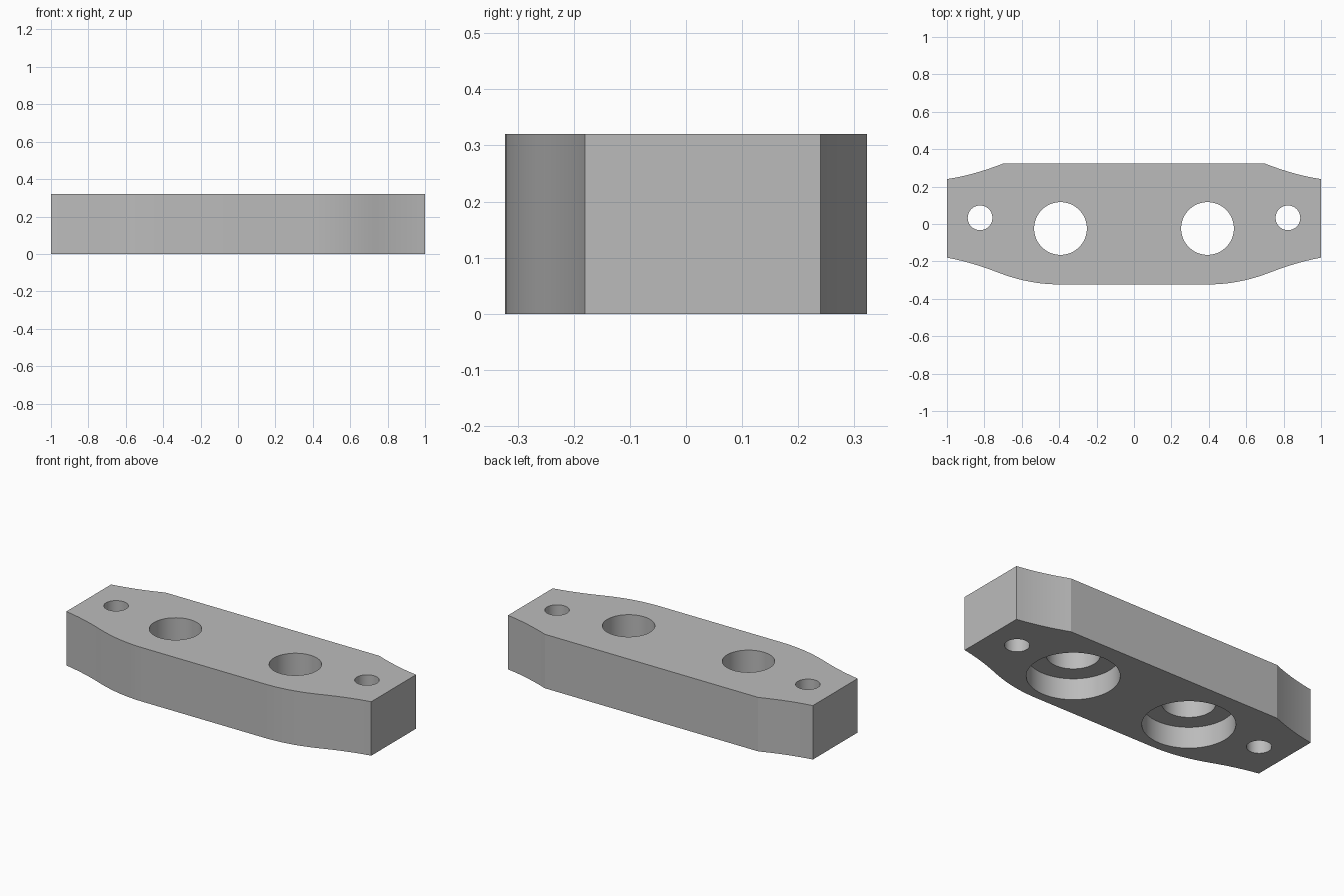
import bpy
import bmesh
from math import radians
from mathutils import Vector

if "Cube" in bpy.data.objects:
    bpy.data.objects.remove(bpy.data.objects["Cube"], do_unlink=True)

HEIGHT = 0.32

grey = bpy.data.materials.new("plain_grey")
grey.use_nodes = True
colour = (0.5, 0.5, 0.5, 1)
grey.diffuse_color = colour
grey.node_tree.nodes["Principled BSDF"].inputs["Base Color"].default_value = colour


def arc(start, control, end, steps=10):
    """Points along a quadratic curve."""
    a, b, c = Vector(start), Vector(control), Vector(end)
    ts = [i / steps for i in range(steps + 1)]
    return [a * (1 - t) ** 2 + b * 2 * t * (1 - t) + c * t * t for t in ts]


# Right half of the outline: front S-curve, end face, back scoop
half = arc((0.4, -0.323), (0.56, -0.323), (0.72, -0.262))
half += arc((0.72, -0.262), (0.868, -0.204), (1, -0.18))[1:]
half += arc((1, 0.24), (0.86, 0.261), (0.7, 0.323))
outline = half + [Vector((-p.x, p.y)) for p in reversed(half)]

# Solid bar
bm = bmesh.new()
base = bm.faces.new([bm.verts.new((p.x, p.y, 0)) for p in outline])
top = bmesh.ops.extrude_face_region(bm, geom=[base])["geom"]
bmesh.ops.translate(bm, vec=(0, 0, HEIGHT),
                    verts=[v for v in top if isinstance(v, bmesh.types.BMVert)])
bmesh.ops.recalc_face_normals(bm, faces=bm.faces)
mesh = bpy.data.meshes.new("mounting_bar")
bm.to_mesh(mesh)
bm.free()
mesh.materials.append(grey)
bar = bpy.data.objects.new("mounting_bar", mesh)
bpy.context.collection.objects.link(bar)


def drill(x, y, radius, top_z):
    """Cut a round hole from below the bar up to top_z."""
    bottom = -0.1
    bpy.ops.mesh.primitive_cylinder_add(
        vertices=64, radius=radius, depth=top_z - bottom,
        location=(x, y, (top_z + bottom) / 2))
    cutter = bpy.context.object
    cutter.hide_render = True
    cutter.data.materials.append(grey)
    bpy.ops.object.select_all(action='DESELECT')
    bar.select_set(True)
    bpy.context.view_layer.objects.active = bar
    cut = bar.modifiers.new("hole", 'BOOLEAN')
    cut.operation = 'DIFFERENCE'
    cut.solver = 'EXACT'
    cut.object = cutter
    bpy.ops.object.modifier_apply(modifier=cut.name)
    bpy.data.objects.remove(cutter, do_unlink=True)


# Bolt holes, large through holes and their counterbores underneath
for side in (-1, 1):
    drill(side * 0.823, 0.033, 0.066, HEIGHT + 0.1)
    drill(side * 0.393, -0.024, 0.141, HEIGHT + 0.1)
    drill(side * 0.393, -0.024, 0.245, 0.125)

bpy.ops.object.shade_smooth_by_angle(angle=radians(12))
